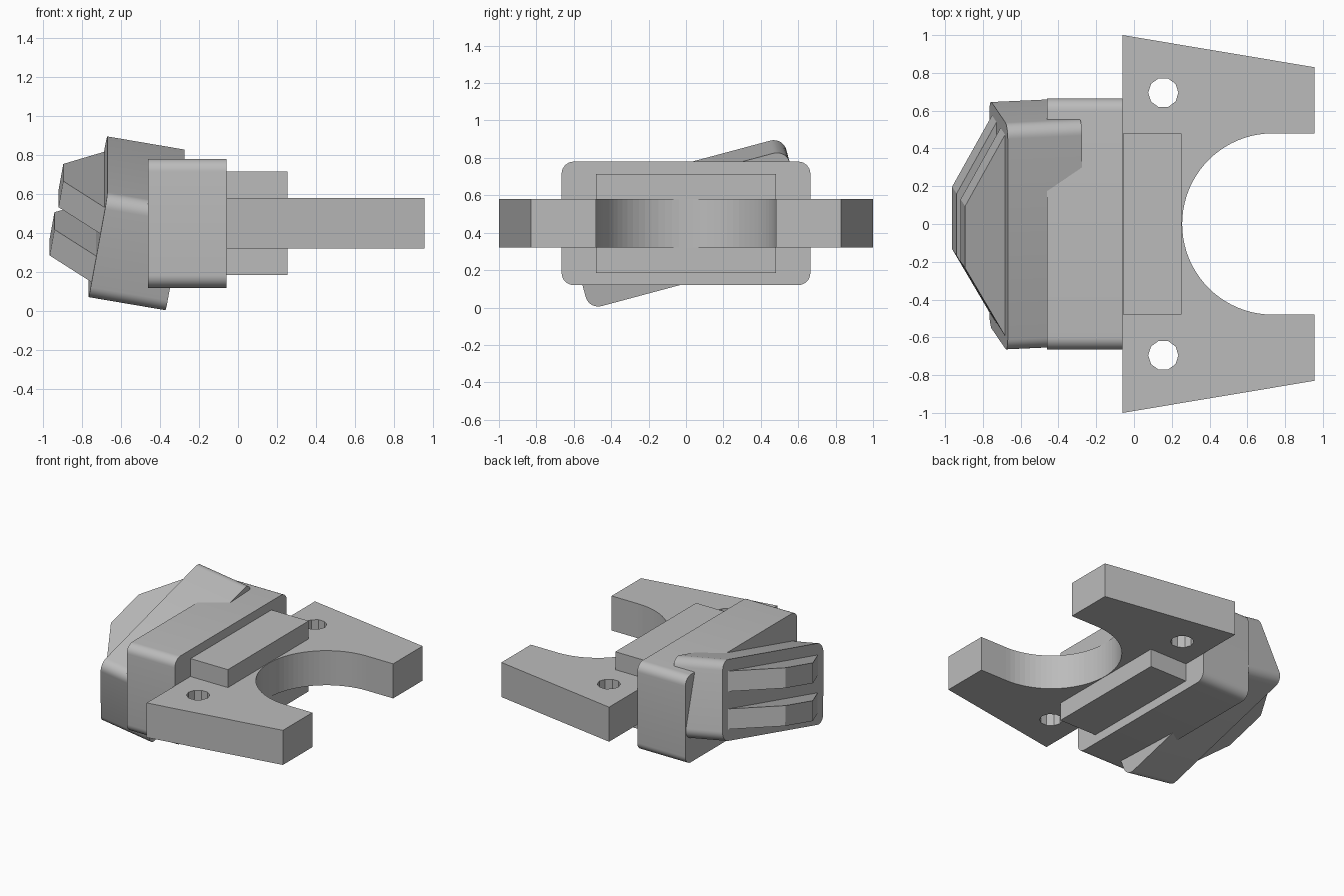
import bpy
import bmesh
from math import radians, pi, sin, cos
from mathutils import Matrix, Vector

cube = bpy.data.objects.get("Cube")
if cube:
    bpy.data.objects.remove(cube, do_unlink=True)

gray = bpy.data.materials.new("plain gray")
gray.use_nodes = True
color = (0.5, 0.5, 0.5, 1)
gray.diffuse_color = color
gray.node_tree.nodes["Principled BSDF"].inputs["Base Color"].default_value = color


def select_only(obj):
    bpy.ops.object.select_all(action='DESELECT')
    obj.select_set(True)
    bpy.context.view_layer.objects.active = obj


def plan_solid(name, outlines, bottom, top):
    """Flat outline, with any holes, extruded between two heights."""
    curve = bpy.data.curves.new(name, 'CURVE')
    curve.dimensions = '2D'
    curve.fill_mode = 'BOTH'
    curve.extrude = (top - bottom) / 2
    for outline in outlines:
        spline = curve.splines.new('POLY')
        spline.points.add(len(outline) - 1)
        for point, (x, y) in zip(spline.points, outline):
            point.co = (x, y, 0, 1)
        spline.use_cyclic_u = True
    curve.materials.append(gray)
    obj = bpy.data.objects.new(name, curve)
    bpy.context.collection.objects.link(obj)
    obj.location.z = (top + bottom) / 2
    select_only(obj)
    bpy.ops.object.convert(target='MESH')
    obj = bpy.context.object
    bpy.ops.object.shade_flat()
    return obj


def rounded_box(name, size, radius=0.0):
    """Box centred on its origin, with the edges along x rounded."""
    bm = bmesh.new()
    bmesh.ops.create_cube(bm, size=1)
    bmesh.ops.scale(bm, vec=size, verts=bm.verts)
    if radius:
        edges = [e for e in bm.edges
                 if abs(e.verts[0].co.x - e.verts[1].co.x) > size[0] / 2]
        bmesh.ops.bevel(bm, geom=edges, offset=radius, segments=8,
                        profile=0.5, affect='EDGES')
    mesh = bpy.data.meshes.new(name)
    bm.to_mesh(mesh)
    bm.free()
    mesh.materials.append(gray)
    obj = bpy.data.objects.new(name, mesh)
    bpy.context.collection.objects.link(obj)
    if radius:
        select_only(obj)
        bpy.ops.object.shade_smooth_by_angle(angle=radians(30))
    return obj


def arc(cx, cy, r, start, end, steps):
    angles = [start + (end - start) * i / steps for i in range(steps + 1)]
    return [(cx + r * cos(a), cy + r * sin(a)) for a in angles]


# Forked plate with a round mouth and two bolt holes
fork = [(0.955, 0.48), (0.955, 0.83), (-0.06, 1), (-0.06, -1),
        (0.955, -0.83), (0.955, -0.48)]
mouth = arc(0.735, 0, 0.48, 1.5 * pi, 0.5 * pi, 40)
holes = [arc(0.155, side * 0.695, 0.08, 0, 1.8 * pi, 9) for side in (1, -1)]
plan_solid("fork_plate", [fork + mouth] + holes, 0.32, 0.58)

# Cross block through the plate
block = rounded_box("cross_block", (0.31, 0.96, 0.53))
block.location = (0.097, 0, 0.45)

# Upright housing
housing = rounded_box("housing", (0.4, 1.33, 0.66), 0.065)
housing.location = (-0.26, 0, 0.45)

# Tilted nose with two tapered jaws
tilt = (Matrix.Translation((-0.52, 0, 0.45))
        @ Matrix.Rotation(radians(15), 4, 'X')
        @ Matrix.Rotation(radians(10), 4, 'Y'))
nose = rounded_box("nose", (0.4, 1.24, 0.56), 0.07)
nose.matrix_world = tilt

jaw_plan = [(-0.19, -0.57), (-0.19, 0.57), (-0.415, 0.17), (-0.415, -0.17)]
for name, bottom, top in (("upper_jaw", 0.06, 0.2), ("lower_jaw", -0.2, -0.06)):
    jaw = plan_solid(name, [jaw_plan], bottom, top)
    jaw.matrix_world = tilt @ Matrix.Translation((0, 0, (bottom + top) / 2))
